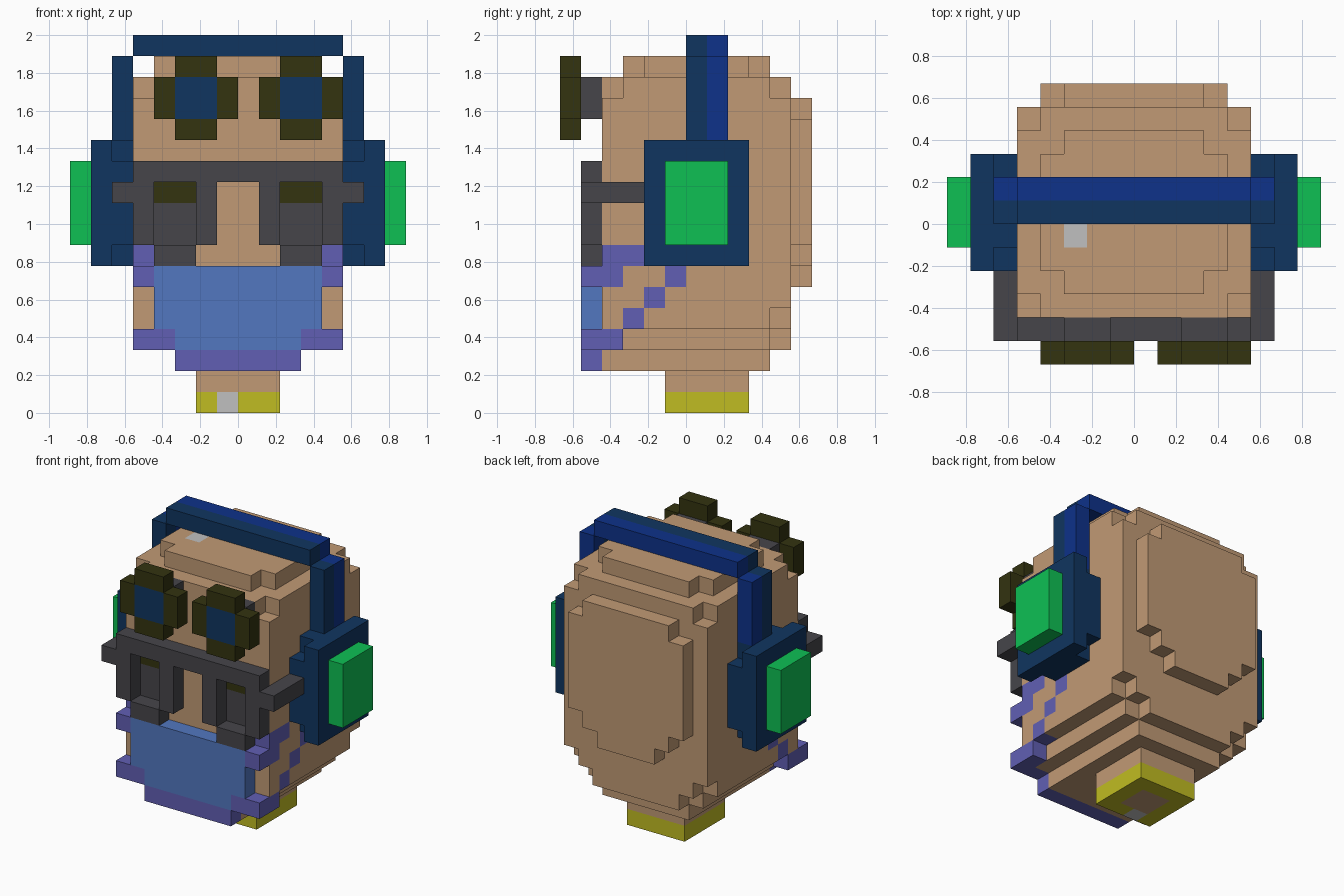
import bpy
import bmesh
from math import radians

if "Cube" in bpy.data.objects:
    bpy.data.objects.remove(bpy.data.objects["Cube"], do_unlink=True)

U = 1 / 9  # size of one block
PALETTE = {
    "skin": (193, 154, 117), "navy": (16, 53, 96), "bright_blue": (14, 50, 138),
    "green": (14, 192, 84), "charcoal": (70, 69, 74), "olive": (51, 51, 16),
    "purple": (97, 95, 180), "light_blue": (82, 119, 192),
    "yellow": (192, 188, 34), "pale_grey": (192, 192, 192),
}


def linear(c):
    c /= 255
    return c / 12.92 if c < 0.04045 else ((c + 0.055) / 1.055) ** 2.4


MATS = {}
for name, rgb in PALETTE.items():
    m = bpy.data.materials.new(name)
    m.use_nodes = True
    colour = (*[linear(c) for c in rgb], 1)
    m.diffuse_color = colour
    m.node_tree.nodes["Principled BSDF"].inputs["Base Color"].default_value = colour
    MATS[name] = m

cells = {}  # block position -> (part, colour)


def box(part, colour, x, y, z):
    """Fill a range of blocks; later boxes replace earlier ones."""
    for i in range(*x):
        for j in range(*y):
            for k in range(*z):
                cells[i, j, k] = (part, colour)


def pair(part, colour, x, y, z):
    """Fill a box on the left (+x) and its mirror on the right."""
    box("left_" + part, colour, x, y, z)
    box("right_" + part, colour, (-x[1], -x[0]), y, z)


def mid(part, colour, half, y, z):
    box(part, colour, (-half, half), y, z)


# head: main block, rounded in steps above and below
mid("head", "skin", 5, (-4, 5), (5, 15))
mid("head", "skin", 4, (-4, 5), (15, 16))
mid("head", "skin", 5, (-3, 4), (15, 16))
mid("head", "skin", 4, (-2, 3), (16, 17))
mid("head", "skin", 3, (-3, 4), (16, 17))
mid("head", "skin", 4, (-4, 5), (4, 5))
mid("head", "skin", 5, (-4, 4), (4, 5))
mid("head", "skin", 4, (-4, 4), (3, 4))
mid("head", "skin", 3, (-4, 5), (3, 4))
mid("head", "skin", 3, (-4, 4), (2, 3))
# raised back of the head
mid("head", "skin", 4, (5, 6), (8, 14))
mid("head", "skin", 3, (5, 6), (7, 15))
mid("head", "skin", 2, (5, 6), (6, 7))
box("head", "pale_grey", (-3, -2), (-1, 0), (16, 17))

# neck with collar
mid("neck", "skin", 2, (-1, 3), (0, 2))
mid("collar", "yellow", 2, (-1, 3), (0, 1))
mid("neck", "skin", 1, (0, 2), (0, 1))
box("collar", "pale_grey", (-1, 0), (-1, 0), (0, 1))

# headphones: band in two tones, cups and pads
for colour, y in (("navy", (0, 1)), ("bright_blue", (1, 2))):
    mid("headband", colour, 5, y, (17, 18))
    pair("band_arm", colour, (5, 6), y, (13, 17))
pair("ear_cup", "navy", (5, 6), (-1, 2), (7, 13))
pair("ear_cup", "navy", (5, 6), (-2, 3), (8, 12))
pair("ear_cup", "navy", (6, 7), (-2, 3), (7, 13))
pair("ear_pad", "green", (7, 8), (-1, 2), (8, 12))

# eyeglasses: brow bar, rims, temples and sunken lenses
mid("glasses_bar", "charcoal", 5, (-5, -4), (11, 12))
pair("rim", "charcoal", (1, 2), (-5, -4), (8, 11))
pair("rim", "charcoal", (4, 5), (-5, -4), (8, 11))
pair("rim", "charcoal", (2, 4), (-5, -4), (7, 8))
pair("temple", "charcoal", (5, 6), (-5, -2), (10, 11))
pair("lens", "olive", (2, 4), (-4, -3), (10, 11))
pair("lens", "charcoal", (2, 4), (-4, -3), (8, 10))

# goggles on the forehead
for side, x in (("left", 1), ("right", -4)):
    part = side + "_goggle"
    box(part, "olive", (x + 1, x + 3), (-6, -5), (13, 17))
    box(part, "olive", (x, x + 4), (-6, -5), (14, 16))
    box(part, "navy", (x + 1, x + 3), (-6, -5), (14, 16))
    box(part + "_mount", "charcoal", (x + 1, x + 3), (-5, -4), (14, 16))

# face mask with trim and straps
mid("mask", "light_blue", 4, (-5, -4), (4, 7))
mid("mask", "light_blue", 3, (-5, -4), (3, 4))
mid("mask_trim", "purple", 3, (-5, -4), (2, 3))
pair("mask_trim", "purple", (3, 5), (-5, -4), (3, 4))
pair("mask_trim", "purple", (4, 5), (-4, -3), (3, 4))
pair("mask_trim", "purple", (4, 5), (-5, -3), (6, 7))
pair("strap", "purple", (4, 5), (-4, -2), (7, 8))
for step in range(3):
    pair("strap", "purple", (4, 5), (step - 3, step - 2), (step + 4, step + 5))


def build(part):
    """Make one object from the exposed block faces of a part."""
    bm = bmesh.new()
    verts, slots = {}, []
    for cell, (owner, colour) in cells.items():
        if owner != part:
            continue
        if colour not in slots:
            slots.append(colour)
        for axis in range(3):
            for side in (0, 1):
                beyond = list(cell)
                beyond[axis] += 2 * side - 1
                if tuple(beyond) in cells:
                    continue
                ring = []
                for b, c in ((0, 0), (1, 0), (1, 1), (0, 1)):
                    p = list(cell)
                    p[axis] += side
                    p[(axis + 1) % 3] += b
                    p[(axis + 2) % 3] += c
                    key = tuple(p)
                    if key not in verts:
                        verts[key] = bm.verts.new([v * U for v in key])
                    ring.append(verts[key])
                face = bm.faces.new(ring if side else ring[::-1])
                face.material_index = slots.index(colour)
    bmesh.ops.dissolve_limit(bm, angle_limit=radians(1), verts=bm.verts[:],
                             edges=bm.edges[:], delimit={"MATERIAL"})
    mesh = bpy.data.meshes.new(part)
    bm.to_mesh(mesh)
    bm.free()
    for colour in slots:
        mesh.materials.append(MATS[colour])
    bpy.context.collection.objects.link(bpy.data.objects.new(part, mesh))


for part in sorted({owner for owner, _ in cells.values()}):
    build(part)
